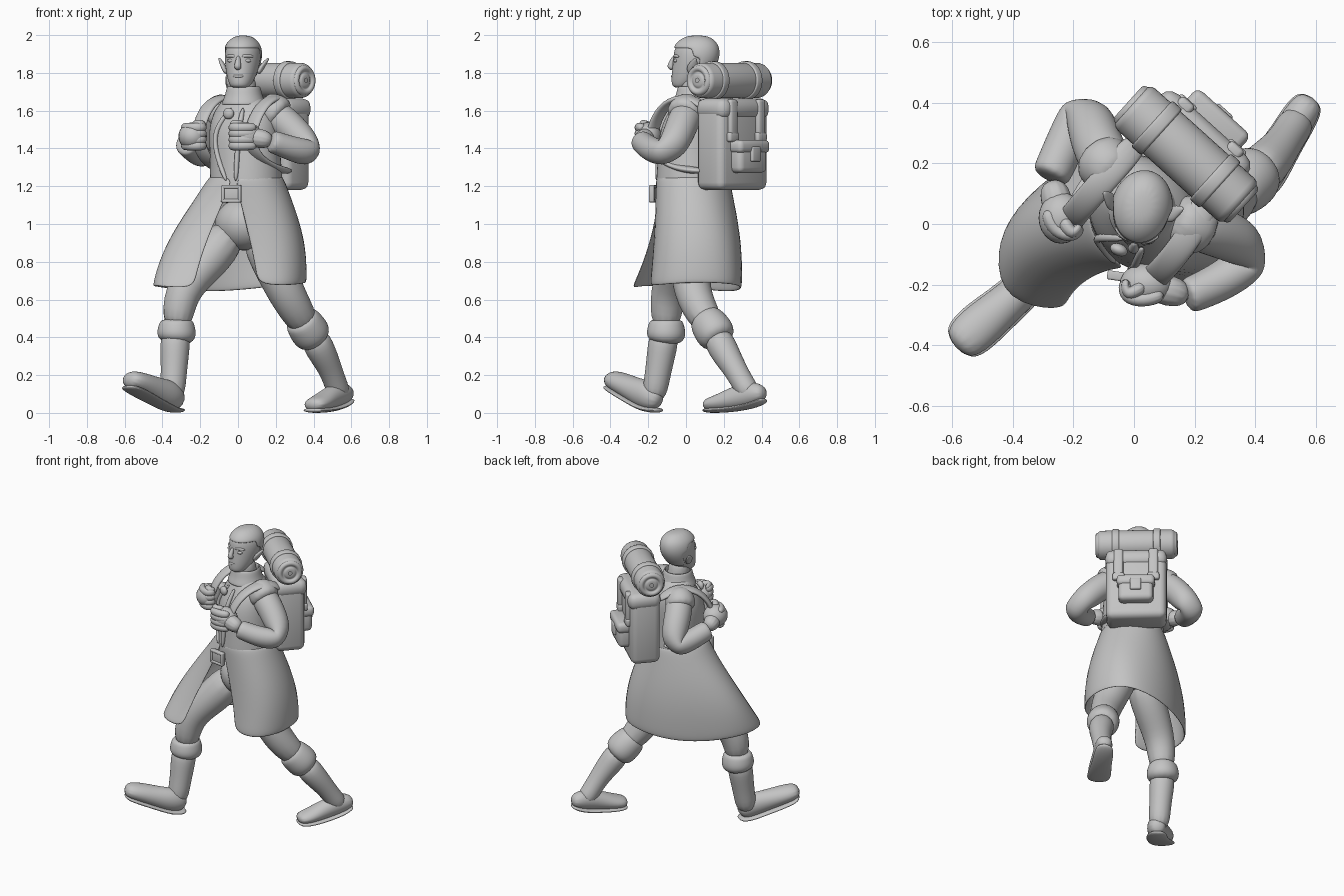
import bpy, bmesh, math
from mathutils import Vector, Matrix

default_cube = bpy.data.objects.get("Cube")
if default_cube:
    bpy.data.objects.remove(default_cube, do_unlink=True)

# One clay grey for the whole figure
clay = bpy.data.materials.new("clay_grey")
clay.use_nodes = True
clay.diffuse_color = (.55, .55, .55, 1)
clay.node_tree.nodes["Principled BSDF"].inputs["Base Color"].default_value = clay.diffuse_color

# Body axes: the figure strides diagonally; the head is turned nearly to the front
BODY_TURN = -.735
HEAD_TURN = -.2
LEFT = Vector((math.cos(BODY_TURN), math.sin(BODY_TURN), 0))
BACK = Vector((-LEFT.y, LEFT.x, 0))
SIDEWAYS = Vector((1, 0, 0))
UPRIGHT = Vector((0, 0, 1))
SEGMENTS = 12


def finish(name, bm, levels=2, thickness=0):
    """Turn a bmesh into a smooth, grey object."""
    bmesh.ops.recalc_face_normals(bm, faces=bm.faces)
    mesh = bpy.data.meshes.new(name)
    bm.to_mesh(mesh)
    bm.free()
    mesh.materials.append(clay)
    mesh.polygons.foreach_set("use_smooth", [True] * len(mesh.polygons))
    obj = bpy.data.objects.new(name, mesh)
    bpy.context.collection.objects.link(obj)
    if thickness:
        shell = obj.modifiers.new("shell", "SOLIDIFY")
        shell.thickness = thickness
        shell.offset = 0
    if levels:
        obj.modifiers.new("smooth", "SUBSURF").levels = levels
        obj.modifiers["smooth"].render_levels = levels
    return obj


def skin(bm, rows, closed=True):
    """Bridge rows of points with quads."""
    verts = [[bm.verts.new(p) for p in row] for row in rows]
    count = len(verts[0])
    for low, high in zip(verts, verts[1:]):
        for i in range(count if closed else count - 1):
            j = (i + 1) % count
            bm.faces.new((low[i], low[j], high[j], high[i]))
    return verts


def loft(name, rows, levels=2):
    bm = bmesh.new()
    verts = skin(bm, rows)
    bm.faces.new(verts[0])
    bm.faces.new(verts[-1])
    return finish(name, bm, levels)


def ellipse(center, side, up, count=SEGMENTS):
    angles = [math.tau * i / count for i in range(count)]
    return [center + side * math.cos(a) + up * math.sin(a) for a in angles]


def tube(name, points, ref=LEFT, levels=2):
    """Points are x, y, z, radius along ref and, if oval, radius across it."""
    path = [Vector(p[:3]) for p in points]
    rows = []
    for i, p in enumerate(points):
        tangent = path[min(i + 1, len(path) - 1)] - path[max(i - 1, 0)]
        across = tangent.cross(ref).normalized()
        along = across.cross(tangent).normalized()
        rows.append(ellipse(path[i], along * p[3], across * p[-1]))
    return loft(name, rows, levels)


def ball(name, center, radii, turn=0):
    bm = bmesh.new()
    bmesh.ops.create_uvsphere(bm, u_segments=24, v_segments=16, radius=1)
    bm.transform(Matrix.LocRotScale(Vector(center), Matrix.Rotation(turn, 3, "Z"), Vector(radii)))
    return finish(name, bm, 0)


def pack_matrix(left, back, z):
    spot = Vector((.185, .245, z)) + LEFT * left + BACK * back
    return Matrix.Translation(spot) @ Matrix.Rotation(BODY_TURN, 4, "Z")


def round_edges(obj, width):
    rounding = obj.modifiers.new("rounding", "BEVEL")
    rounding.width = width
    rounding.segments = 3


def box(name, matrix, size, bevel):
    bm = bmesh.new()
    bmesh.ops.create_cube(bm, size=1)
    bm.transform(matrix @ Matrix.Diagonal((*size, 1)))
    round_edges(finish(name, bm, 0), bevel)


def roll_part(name, offset, radius, length, bevel):
    """A rounded cylinder along the bedroll."""
    bm = bmesh.new()
    bmesh.ops.create_cone(bm, cap_ends=True, segments=32, radius1=radius, radius2=radius, depth=length)
    bm.transform(pack_matrix(offset, -.02, 1.76) @ Matrix.Rotation(math.pi / 2, 4, "Y"))
    round_edges(finish(name, bm, 0), bevel)


# Torso: z, centre x, centre y, half width, half depth
torso = [(1.1, .04, .03, .2, .19), (1.2, .045, .035, .21, .2), (1.35, .04, .035, .2, .185),
         (1.5, .03, .045, .21, .18), (1.6, .035, .065, .19, .14), (1.66, .03, .06, .12, .1),
         (1.7, .025, .045, .08, .08)]
loft("coat_body", [ellipse(Vector((x, y, z)), LEFT * w, BACK * d) for z, x, y, w, d in torso])
ball("pelvis", (.03, .01, 1.0), (.16, .14, .14), BODY_TURN)


def on_torso(angle, z, lift=1.0):
    for low, high in zip(torso, torso[1:]):
        if low[0] <= z <= high[0]:
            f = (z - low[0]) / (high[0] - low[0])
            _, x, y, w, d = [a + (b - a) * f for a, b in zip(low, high)]
            return Vector((x, y, z)) + (LEFT * w * math.cos(angle) + BACK * d * math.sin(angle)) * lift


# Coat skirt: an open sheet from the waist to a wide hem, hanging steeply in front
hem = [(.1, -.18, .68), (.24, -.19, .67), (.34, -.09, .68), (.37, .08, .69), (.31, .26, .68),
       (.13, .3, .66), (-.06, .27, .64), (-.25, .17, .64), (-.4, .04, .66), (-.46, -.1, .67),
       (-.43, -.26, .67), (-.23, -.29, .65)]
skirt_rows = []
for step in range(8):
    f = step / 7
    row = []
    for i, point in enumerate(hem):
        top = on_torso(-1.2 + math.tau * i / (len(hem) - 1), 1.25, .98)
        p = top.lerp(Vector(point), f)
        bulge = 1 + .13 * math.sin(math.pi * f)
        p.x *= bulge
        if point[1] < 0:
            p.y = top.y + (point[1] - top.y) * f ** 2
        else:
            p.y *= bulge
        row.append(p)
    skirt_rows.append(row)
bm = bmesh.new()
skin(bm, skirt_rows, closed=False)
finish("coat_skirt", bm, 2, .016)

# Coat front edges, collar, clasp and belt buckle
for name, edge in {"right_lapel": [(-1.4, 1.62), (-1.85, 1.5), (-1.85, 1.38), (-1.4, 1.22)],
                   "left_lapel": [(-1.0, 1.62), (-1.05, 1.5), (-1.1, 1.38), (-1.15, 1.22)]}.items():
    tube(name, [(*on_torso(a, z, .99), .014) for a, z in edge])
bm = bmesh.new()
skin(bm, [ellipse(Vector((.03, .045, z)), LEFT * r, BACK * r, 20)
          for z, r in ((1.63, .115), (1.675, .092), (1.73, .083))])
finish("collar", bm, 2, .016)
ball("clasp", (-.05, -.085, 1.585), (.03, .02, .03), -.4)
buckle_turn = Matrix.Translation((-.035, -.175, 1.16)) @ Matrix.Rotation(-.15, 4, "Z")
for side in (-1, 1):
    box("buckle_side", buckle_turn @ Matrix.Translation((side * .045, 0, 0)), (.018, .03, .09), .006)
    box("buckle_bar", buckle_turn @ Matrix.Translation((0, 0, side * .037)), (.1, .03, .018), .006)
box("buckle_plate", buckle_turn, (.08, .015, .07), .004)

# Head: z, half width, front and back, in its own turned frame
skull = [(1.72, .04, -.11, -.05), (1.735, .058, -.13, 0), (1.78, .078, -.13, .06),
         (1.83, .09, -.125, .1), (1.88, .098, -.12, .125), (1.93, .094, -.115, .125),
         (1.965, .074, -.09, .105), (1.992, .035, -.04, .06)]
head_parts = [loft("head", [ellipse(Vector((0, (f + b) / 2, z)), SIDEWAYS * w, Vector((0, (b - f) / 2, 0)), 16)
                            for z, w, f, b in skull])]

# Swept-back hair: the rear and crown of the skull, thickened
bm = bmesh.new()
bm.from_mesh(head_parts[0].data)
bald = [f for f in bm.faces if not (f.calc_center_median().z > 1.94 or
        (f.calc_center_median().y > .02 and f.calc_center_median().z > 1.77))]
bmesh.ops.delete(bm, geom=bald, context="FACES")
head_parts.append(finish("hair", bm, 2, .016))

# Face and pointed ears
head_parts.append(tube("nose", [(0, -.112, 1.89, .01), (0, -.127, 1.86, .014), (0, -.138, 1.835, .021),
                                (0, -.12, 1.82, .016)], SIDEWAYS))
head_parts.append(tube("mouth", [(-.035, -.112, 1.785, .006), (0, -.13, 1.78, .009),
                                 (.035, -.112, 1.785, .006)], UPRIGHT))
for side, word in ((-1, "right"), (1, "left")):
    head_parts.append(tube(word + "_brow", [(side * .015, -.11, 1.887, .009), (side * .045, -.1, 1.892, .01),
                                            (side * .075, -.075, 1.885, .007)], UPRIGHT))
    head_parts.append(ball(word + "_eye", (side * .042, -.095, 1.865), (.022, .014, .011)))
    head_parts.append(tube(word + "_ear", [(side * .085, -.01, 1.795, .016, .012), (side * .1, 0, 1.825, .03, .014),
                                           (side * .115, .015, 1.85, .022, .012), (side * .135, .03, 1.88, .006)],
                           Vector((0, 1, 0))))
for part in head_parts:
    part.location = (.025, .05, 0)
    part.rotation_euler.z = HEAD_TURN
tube("neck", [(.03, .06, 1.62, .075), (.03, .04, 1.7, .072), (.025, .03, 1.8, .07)])

# Arms bent to hold the pack straps
tube("left_sleeve", [(.13, .03, 1.6, .08), (.2, 0, 1.58, .09), (.29, -.03, 1.5, .088), (.37, -.07, 1.41, .083),
                     (.38, -.12, 1.375, .078), (.31, -.18, 1.39, .07), (.2, -.23, 1.43, .062), (.17, -.24, 1.44, .062)])
tube("right_sleeve", [(-.04, .15, 1.6, .08), (-.1, .21, 1.58, .09), (-.13, .29, 1.49, .088), (-.15, .36, 1.39, .082),
                      (-.18, .36, 1.36, .075), (-.22, .28, 1.38, .07), (-.265, .18, 1.42, .067), (-.28, .15, 1.43, .065)])
tube("left_shoulder_flap", [(.12, .03, 1.63, .08), (.19, 0, 1.6, .1), (.24, -.02, 1.56, .1)])
tube("right_shoulder_flap", [(-.04, .15, 1.63, .08), (-.09, .19, 1.6, .1), (-.12, .23, 1.55, .1)])

# Fists: a palm, a wrist, four curled fingers and a thumb
hands = {"left": ((.04, -.2, 1.465), (.088, .07, .073), (.19, -.24, 1.44),
                  [(.1, -.23), (.03, -.255), (-.03, -.245), (-.03, -.18)]),
         "right": ((-.24, .02, 1.465), (.075, .085, .073), (-.275, .15, 1.43),
                   [(-.29, .05), (-.265, -.025), (-.2, -.045), (-.175, 0)])}
for word, (palm, radii, wrist, curl) in hands.items():
    ball(word + "_palm", palm, radii)
    tube(word + "_wrist", [(*wrist, .052), (*palm, .06)])
    for n in range(4):
        tube(f"{word}_finger_{n}", [(x, y, 1.415 + .032 * n, .026) for x, y in curl], UPRIGHT)
    tube(word + "_thumb", [(*palm[:2], 1.52, .03), (*curl[2], 1.53, .024), (*curl[3], 1.525, .02)], UPRIGHT)

# Legs and boots
tube("right_trouser", [(-.02, .03, .98, .12), (-.18, -.04, .78, .115), (-.31, -.1, .64, .095), (-.325, -.11, .43, .085)])
tube("left_trouser", [(.1, .05, .98, .12), (.19, .02, .78, .115), (.27, .035, .6, .1), (.38, .15, .43, .085)])
tube("right_boot_cuff", [(-.325, -.105, .5, .085), (-.325, -.105, .47, .098), (-.325, -.105, .41, .113), (-.33, -.11, .365, .08)])
tube("left_boot_cuff", [(.32, .09, .51, .085), (.345, .115, .48, .102), (.39, .16, .415, .113), (.42, .185, .375, .08)])
tube("right_boot_shaft", [(-.33, -.11, .44, .085), (-.335, -.13, .32, .08), (-.34, -.15, .2, .07), (-.35, -.175, .06, .07)])
tube("left_boot_shaft", [(.39, .155, .42, .085), (.445, .205, .32, .08), (.485, .255, .24, .066),
                         (.515, .3, .16, .062), (.545, .35, .08, .065)])
feet = {"right": [(-.31, -.13, .06, .05, .05), (-.35, -.2, .09, .066, .085), (-.43, -.27, .12, .068, .07),
                  (-.52, -.345, .16, .08, .06), (-.59, -.41, .185, .065, .045)],
        "left": [(.59, .42, .105, .045, .035), (.55, .36, .105, .06, .07), (.49, .26, .08, .06, .065),
                 (.43, .17, .05, .076, .045), (.385, .1, .04, .06, .035)]}
for word, foot in feet.items():
    tube(word + "_foot", foot)
    tube(word + "_sole", [(x, y, max(z - high * .92, .014), wide * 1.1, .015) for x, y, z, wide, high in foot])

# Backpack: body, lid, pocket and buckled straps
box("pack_body", pack_matrix(0, 0, 1.42), (.38, .19, .48), .04)
box("pack_lid", pack_matrix(0, .005, 1.61), (.39, .21, .11), .045)
box("pack_pocket", pack_matrix(0, .11, 1.345), (.22, .1, .15), .03)
box("pocket_flap", pack_matrix(0, .115, 1.41), (.24, .11, .07), .025)
box("pocket_tab", pack_matrix(0, .165, 1.37), (.07, .025, .08), .01)
for side in (-1, 1):
    box("lid_strap", pack_matrix(side * .11, .095, 1.56), (.06, .045, .2), .015)
    box("strap_buckle", pack_matrix(side * .11, .1, 1.46), (.075, .04, .05), .012)
    roll_part("roll_strap", side * .13, .102, .045, .008)

# Bedroll with coiled ends
roll_part("bedroll", 0, .093, .49, .025)
for side in (-1, 1):
    rim = pack_matrix(side * .243, -.02, 1.76)
    bm = bmesh.new()
    skin(bm, [ellipse(rim @ Vector((side * h, 0, 0)), BACK * r, UPRIGHT * r, 24)
              for r, h in ((.085, -.02), (.08, .016), (.055, .016), (.05, .003), (.04, .003), (.035, .012), (.012, .012))])
    finish("roll_coil", bm, 1)

# Shoulder straps looping from the pack over the shoulders and under the arms
tube("left_strap", [(x, y, z, .046, .02) for x, y, z in (
    (.25, .12, 1.6), (.225, .03, 1.675), (.155, -.08, 1.66), (.095, -.15, 1.58), (.055, -.19, 1.46),
    (.09, -.14, 1.35), (.2, -.04, 1.29), (.27, .1, 1.28))])
tube("right_strap", [(x, y, z, .046, .02) for x, y, z in (
    (.02, .28, 1.6), (-.05, .2, 1.675), (-.13, .11, 1.66), (-.19, .04, 1.58), (-.22, 0, 1.46),
    (-.18, .05, 1.35), (-.12, .16, 1.29), (0, .26, 1.28))])
